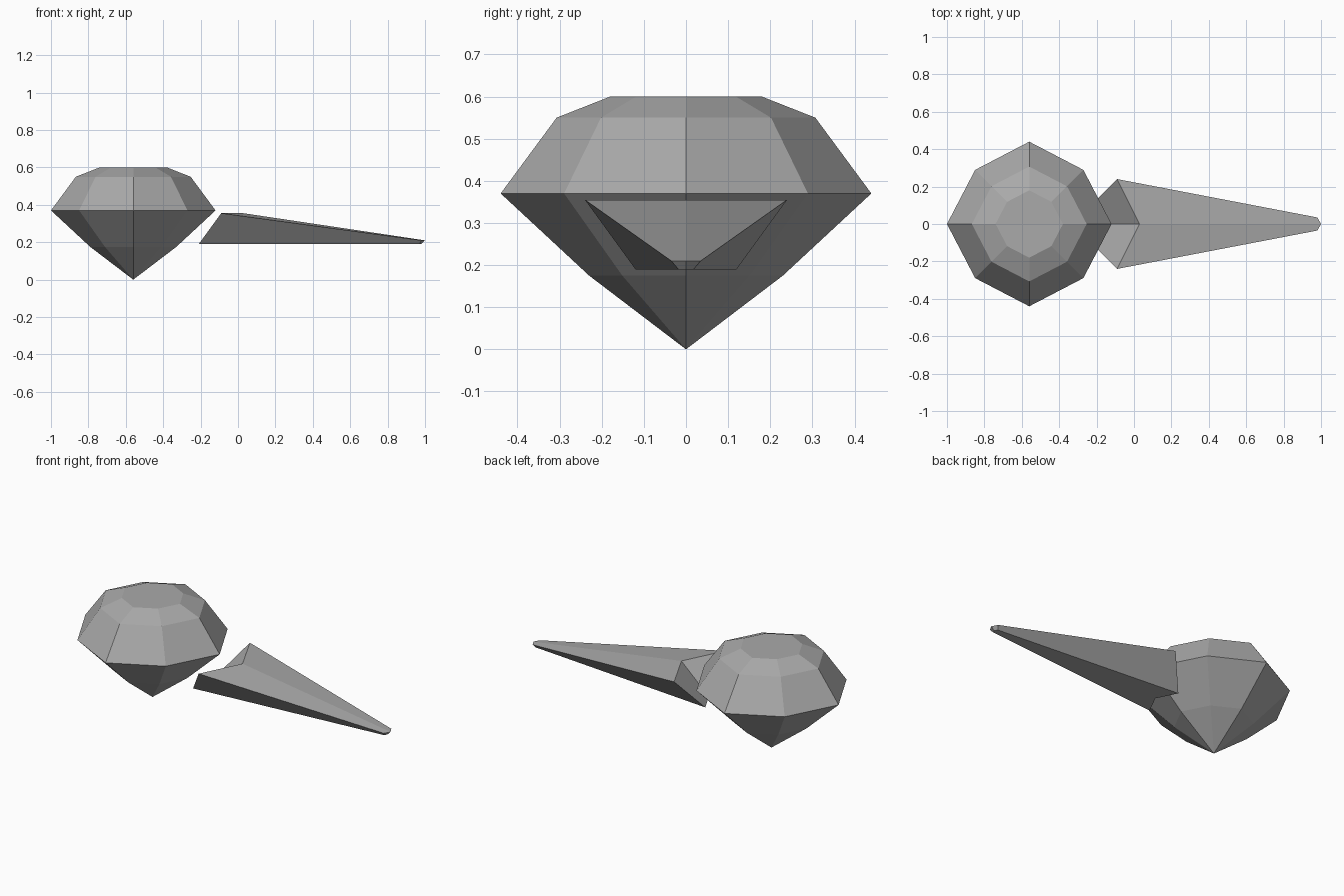
import bpy
import bmesh
import math

cube = bpy.data.objects.get("Cube")
if cube:
    bpy.data.objects.remove(cube, do_unlink=True)

# Single grey material
grey = bpy.data.materials.new("stone_grey")
grey.use_nodes = True
colour = (0.4, 0.4, 0.4, 1)
grey.diffuse_color = colour
grey.node_tree.nodes["Principled BSDF"].inputs["Base Color"].default_value = colour


def loft(name, rings, location=(0, 0, 0)):
    """Flat-faced solid through rings of equal size; a one-point ring is a tip."""
    bm = bmesh.new()
    loops = [[bm.verts.new(p) for p in ring] for ring in rings]
    for a, b in zip(loops, loops[1:]):
        n = len(b)
        for i in range(n):
            j = (i + 1) % n
            if len(a) == 1:
                bm.faces.new((a[0], b[j], b[i]))
            else:
                bm.faces.new((a[i], a[j], b[j], b[i]))
    for end in (loops[0], loops[-1]):
        if len(end) > 2:
            bm.faces.new(end)
    bmesh.ops.recalc_face_normals(bm, faces=bm.faces)
    mesh = bpy.data.meshes.new(name)
    bm.to_mesh(mesh)
    bm.free()
    mesh.materials.append(grey)
    obj = bpy.data.objects.new(name, mesh)
    obj.location = location
    bpy.context.collection.objects.link(obj)
    return obj


def octagon(radius, z):
    """Eight points with the diagonal corners pulled in slightly."""
    points = []
    for i in range(8):
        r = radius * (0.93 if i % 2 else 1)
        a = i * math.pi / 4
        points.append((r * math.cos(a), r * math.sin(a), z))
    return points


# Cut gem: point, lower facets, girdle, crown, table
loft("gem", [[(0, 0, 0)]] + [octagon(r, z) for r, z in
             ((0.23, 0.175), (0.44, 0.37), (0.307, 0.55), (0.18, 0.6))],
     (-0.56, 0, 0))


def arrow_outline(back_x, half_back, notch_x, tip_x, half_tip, point_x, z_back, z_tip):
    """Tapered outline with a notched back and a small pointed tip."""
    return [(notch_x, 0, z_back), (back_x, -half_back, z_back),
            (tip_x, -half_tip, z_tip), (point_x, 0, z_tip),
            (tip_x, half_tip, z_tip), (back_x, half_back, z_back)]


# Tapered spike: narrow flat underside, wide sloping top split along its centre
bottom = arrow_outline(-0.21, 0.12, -0.15, 0.97, 0.018, 0.98, 0.19, 0.19)
top = arrow_outline(-0.09, 0.24, 0.03, 0.98, 0.035, 1.0, 0.355, 0.21)
spike = loft("spike", [bottom, top])

# Split both outline caps along the centre line
bm = bmesh.new()
bm.from_mesh(spike.data)
for cap in [f for f in bm.faces if len(f.verts) == 6]:
    centre = [v for v in cap.verts if abs(v.co.y) < 1e-5]
    bmesh.utils.face_split(cap, centre[0], centre[1])
bm.to_mesh(spike.data)
bm.free()
